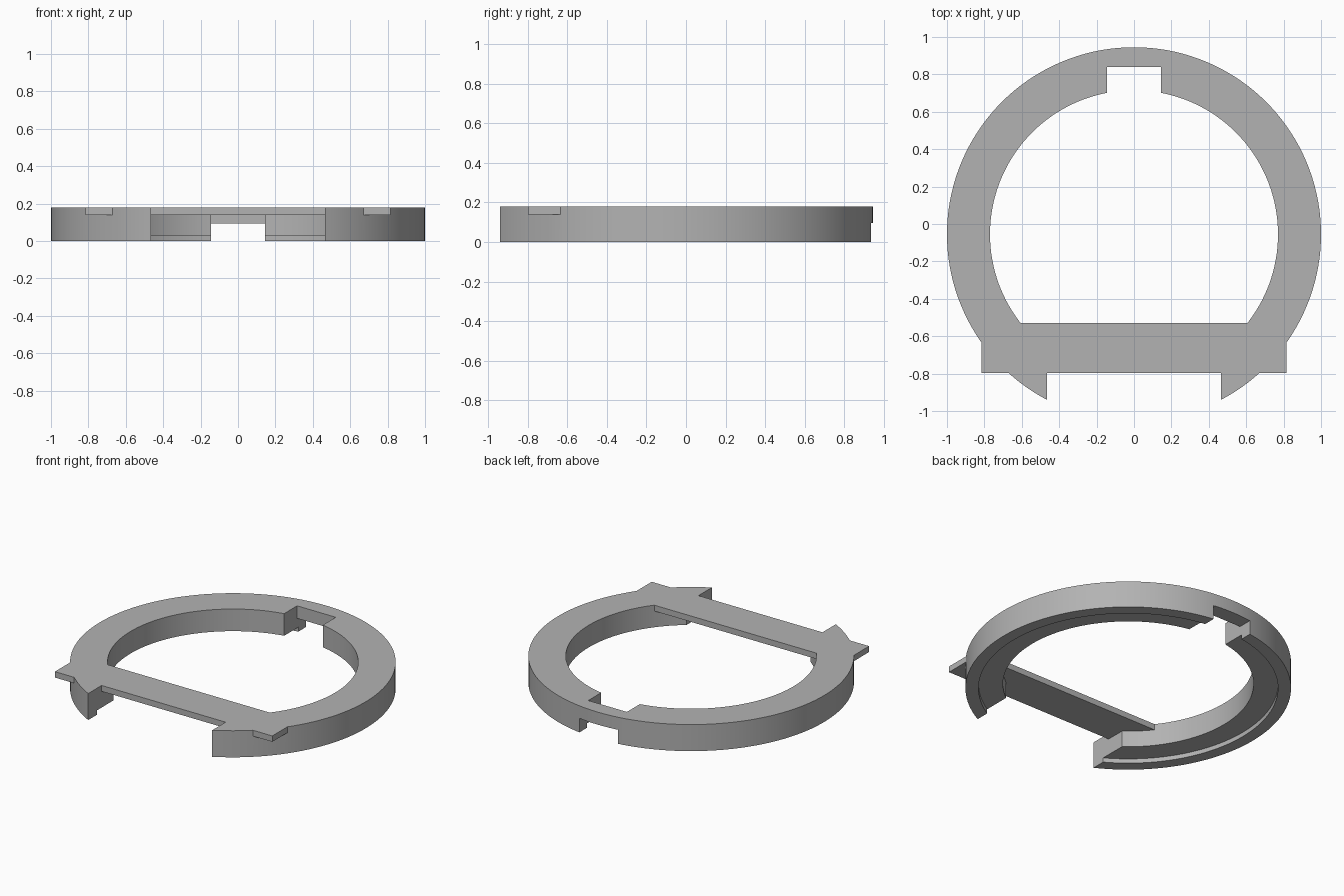
import bpy
import bmesh
from math import radians, tau
from mathutils import Vector

if "Cube" in bpy.data.objects:
    bpy.data.objects.remove(bpy.data.objects["Cube"], do_unlink=True)

CENTER_Y = -0.055
HEIGHT = 0.18

grey = bpy.data.materials.new("plain grey")
grey.use_nodes = True
color = (0.45, 0.45, 0.45, 1)
grey.diffuse_color = color
grey.node_tree.nodes["Principled BSDF"].inputs["Base Color"].default_value = color


def add_object(name, bm):
    mesh = bpy.data.meshes.new(name)
    bmesh.ops.recalc_face_normals(bm, faces=bm.faces)
    bm.to_mesh(mesh)
    bm.free()
    mesh.materials.append(grey)
    obj = bpy.data.objects.new(name, mesh)
    bpy.context.collection.objects.link(obj)
    return obj


def box(name, low, high):
    bm = bmesh.new()
    bmesh.ops.create_cube(bm, size=1)
    low, high = Vector(low), Vector(high)
    for v in bm.verts:
        v.co = (low + high) / 2 + v.co * (high - low)
    return add_object(name, bm)


def revolve(name, profile, steps=144):
    bm = bmesh.new()
    verts = [bm.verts.new((r, 0, z)) for r, z in profile]
    edges = [bm.edges.new((verts[i - 1], verts[i])) for i in range(len(verts))]
    bmesh.ops.spin(bm, geom=verts + edges, axis=(0, 0, 1), cent=(0, 0, 0),
                   angle=tau, steps=steps, use_merge=True)
    bmesh.ops.remove_doubles(bm, verts=bm.verts, dist=0.0001)
    bmesh.ops.translate(bm, verts=bm.verts, vec=(0, CENTER_Y, 0))
    return add_object(name, bm)


def combine(target, tool, operation):
    mod = target.modifiers.new(operation, 'BOOLEAN')
    mod.operation = operation
    mod.solver = 'EXACT'
    mod.object = tool
    bpy.context.view_layer.objects.active = target
    bpy.ops.object.modifier_apply(modifier=mod.name)
    bpy.data.objects.remove(tool, do_unlink=True)


# Ring with a shallow recess underneath, leaving a thin outer rim
ring = revolve("retaining_ring", [(0.77, 0.03), (0.92, 0.03), (0.92, 0),
                                  (1, 0), (1, HEIGHT), (0.77, HEIGHT)])

# Front gap, rear key notch and the low slot through the rear wall
combine(ring, box("front_gap", (-0.465, -1.2, -0.1), (0.465, -0.4, 0.3)), 'DIFFERENCE')
combine(ring, box("key_notch", (-0.145, 0.5, -0.1), (0.145, 0.84, 0.3)), 'DIFFERENCE')
combine(ring, box("rear_slot", (-0.145, 0.5, -0.1), (0.145, 1.2, 0.095)), 'DIFFERENCE')

# Flat bar across the front, with tabs reaching past the ring
combine(ring, box("cross_bar", (-0.815, -0.797, 0.14), (0.815, -0.528, HEIGHT)), 'UNION')

# Smooth curved walls, crisp edges
bpy.ops.object.select_all(action='DESELECT')
ring.select_set(True)
bpy.context.view_layer.objects.active = ring
bpy.ops.object.shade_smooth_by_angle(angle=radians(30))
